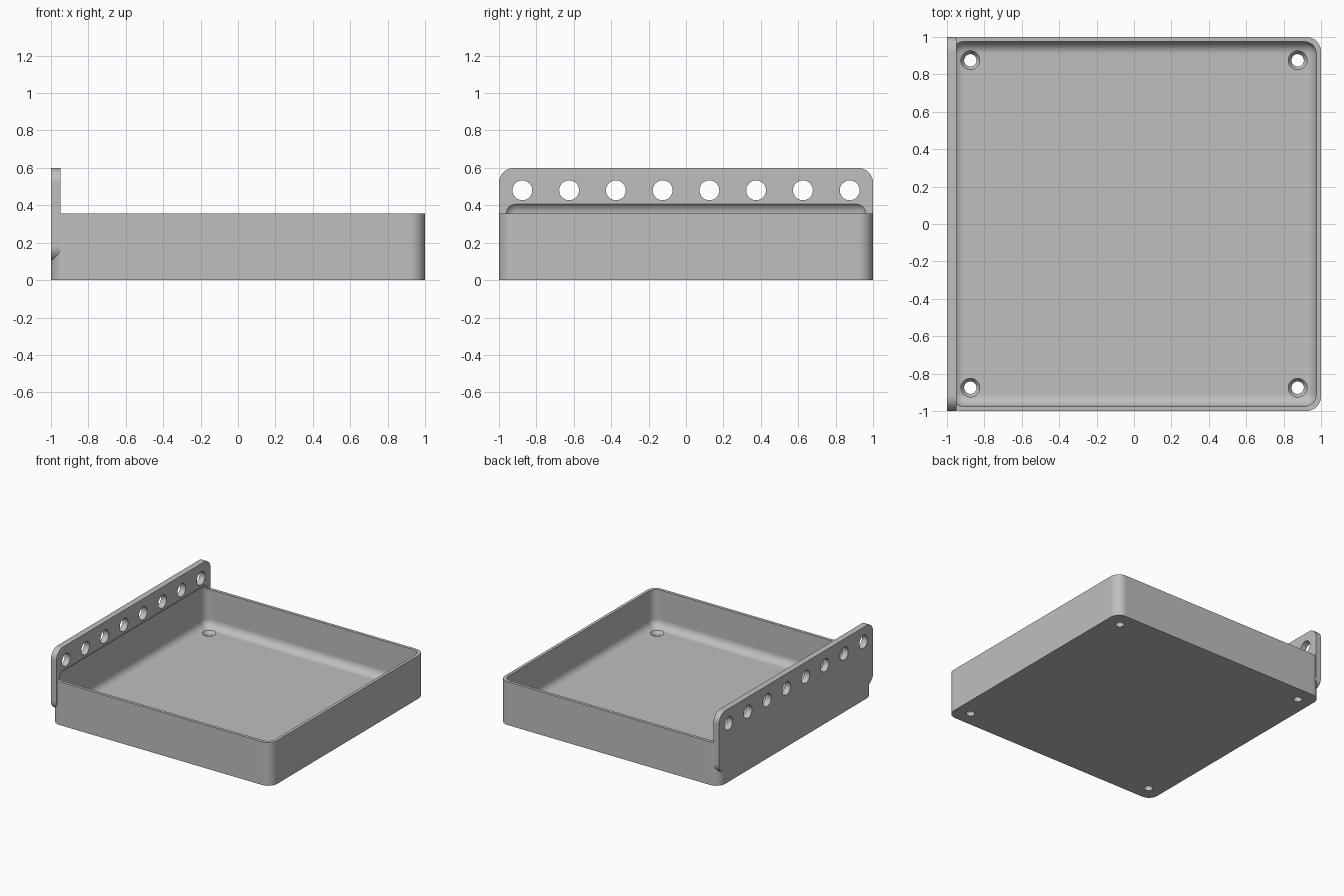
import bpy
import bmesh
import math
from mathutils import Vector

if "Cube" in bpy.data.objects:
    bpy.data.objects.remove(bpy.data.objects["Cube"], do_unlink=True)

HEIGHT = 0.355    # tray rim
PLATE = 0.05      # mounting plate and floor thickness
WALL = 0.025
CORNER = 0.08
FILLET = 0.065    # inside rounding

grey = bpy.data.materials.new("plain grey")
grey.diffuse_color = (0.52, 0.52, 0.52, 1)
grey.use_nodes = True
grey.node_tree.nodes["Principled BSDF"].inputs["Base Color"].default_value = grey.diffuse_color


def rounded_box(name, low, high, radius, axis=None):
    """Box with edges along one axis rounded, or all edges when axis is None."""
    low, high = Vector(low), Vector(high)
    bm = bmesh.new()
    bmesh.ops.create_cube(bm, size=1)
    for v in bm.verts:
        v.co = Vector(h if c > 0 else l for c, l, h in zip(v.co, low, high))
    edges = [e for e in bm.edges if axis is None
             or abs((e.verts[0].co - e.verts[1].co)[axis]) > 1e-4]
    bmesh.ops.bevel(bm, geom=edges, offset=radius, segments=10,
                    profile=0.5, affect='EDGES')
    mesh = bpy.data.meshes.new(name)
    bm.to_mesh(mesh)
    bm.free()
    mesh.materials.append(grey)
    obj = bpy.data.objects.new(name, mesh)
    bpy.context.collection.objects.link(obj)
    return obj


def cone(name, r1, r2, depth, location, rotation=(0, 0, 0)):
    bpy.ops.mesh.primitive_cone_add(vertices=40, radius1=r1, radius2=r2, depth=depth,
                                    location=location, rotation=rotation)
    obj = bpy.context.object
    obj.name = name
    obj.data.materials.append(grey)
    return obj


def combine(target, other, operation):
    """Apply a boolean and discard the second object."""
    other.hide_render = True
    mod = target.modifiers.new("combine", 'BOOLEAN')
    mod.operation = operation
    mod.solver = 'EXACT'
    mod.object = other
    bpy.context.view_layer.objects.active = target
    bpy.ops.object.modifier_apply(modifier=mod.name)
    bpy.data.objects.remove(other, do_unlink=True)


# Tray body joined to the upright mounting plate on its -x side
tray = rounded_box("tray_with_mounting_plate", (-1, -1, 0), (1, 1, HEIGHT), CORNER, 2)
plate = rounded_box("mounting_plate", (-1, -1, 0.1), (PLATE - 1, 1, 0.6), CORNER, 0)
combine(tray, plate, 'UNION')

# Filleted cavity, reaching slightly up into the plate
inner = 1 - WALL
cavity = rounded_box("cavity", (-inner, -inner, PLATE),
                     (inner, inner, HEIGHT + FILLET), FILLET)
combine(tray, cavity, 'DIFFERENCE')

# Row of mounting holes
for i in range(8):
    hole = cone("mounting_hole", 0.053, 0.053, 0.2,
                (-1 + PLATE / 2, -0.875 + 0.25 * i, 0.48), (0, math.pi / 2, 0))
    combine(tray, hole, 'DIFFERENCE')

# Countersunk screw holes in the floor corners
for x in (-0.875, 0.875):
    for y in (-0.875, 0.875):
        combine(tray, cone("screw_hole", 0.033, 0.033, 0.2, (x, y, 0)), 'DIFFERENCE')
        sink = cone("countersink", 0.033, 0.057, 0.035, (x, y, 0.0425))
        combine(tray, sink, 'DIFFERENCE')

# Smooth fillets with crisp flat faces
bpy.ops.object.select_all(action='DESELECT')
tray.select_set(True)
bpy.context.view_layer.objects.active = tray
bpy.ops.object.shade_smooth_by_angle(angle=math.radians(30))
weighted = tray.modifiers.new("even shading", 'WEIGHTED_NORMAL')
weighted.keep_sharp = True
